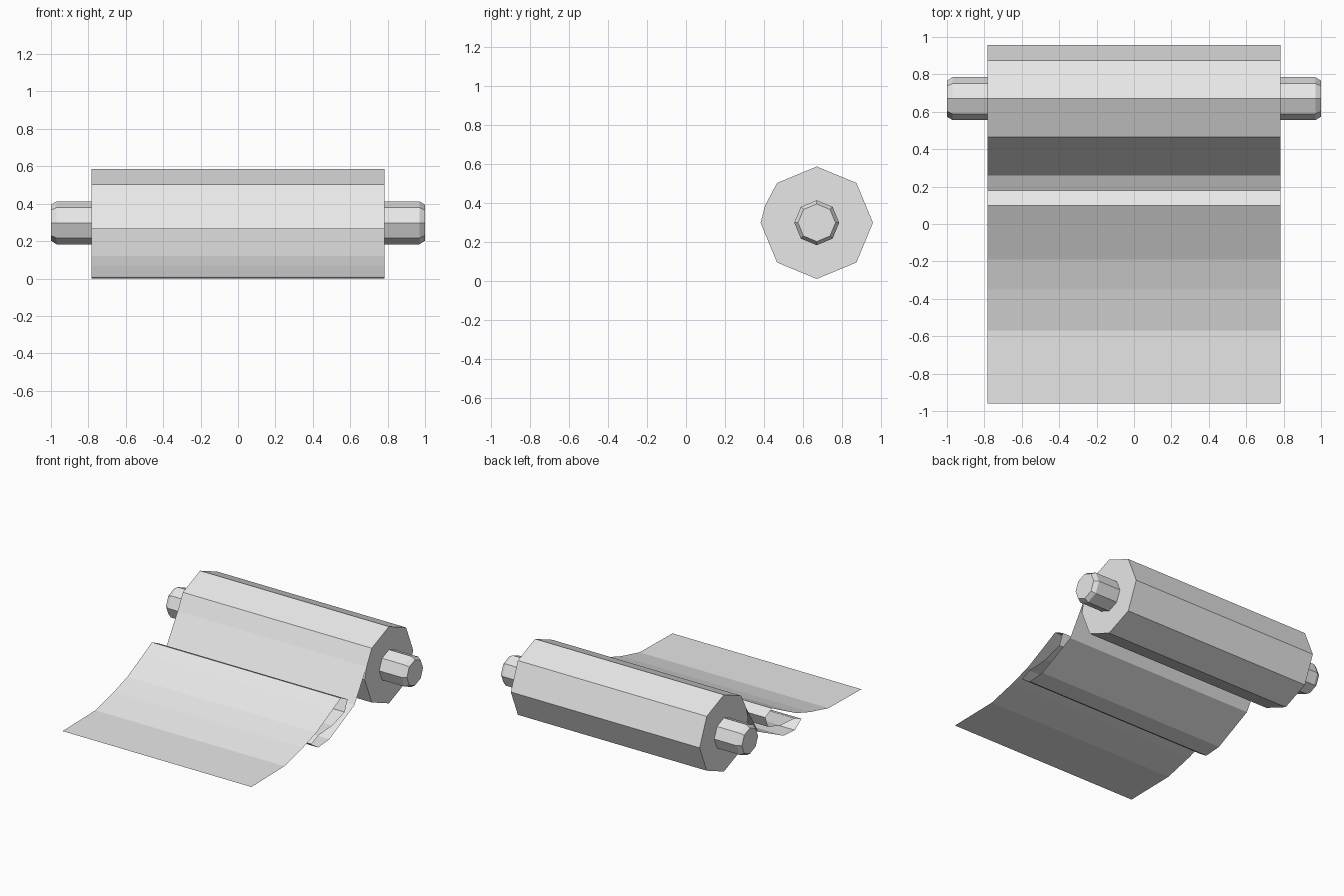
import bpy, bmesh, math

cube = bpy.data.objects.get("Cube")
if cube:
    bpy.data.objects.remove(cube, do_unlink=True)

paper = bpy.data.materials.new("pale_grey")
paper.use_nodes = True
colour = (0.8, 0.8, 0.8, 1)
paper.diffuse_color = colour
paper.node_tree.nodes["Principled BSDF"].inputs["Base Color"].default_value = colour

HALF = 0.784               # half width of the sheet and the roll
AXIS_Y, AXIS_Z = 0.67, 0.298


def loft(name, sections, closed):
    """Join (x, [(y, z), ...]) sections with quads; closed ones get end caps."""
    bm = bmesh.new()
    rings = [[bm.verts.new((x, y, z)) for y, z in pts] for x, pts in sections]
    n = len(rings[0])
    for a, b in zip(rings, rings[1:]):
        for i in range(n if closed else n - 1):
            j = (i + 1) % n
            bm.faces.new((a[i], b[i], b[j], a[j]))
    if closed:
        bm.faces.new(rings[0])
        bm.faces.new(rings[-1][::-1])
        bmesh.ops.recalc_face_normals(bm, faces=bm.faces)
    mesh = bpy.data.meshes.new(name)
    bm.to_mesh(mesh)
    bm.free()
    mesh.materials.append(paper)
    obj = bpy.data.objects.new(name, mesh)
    bpy.context.collection.objects.link(obj)
    return obj


def octagon(radius):
    return [(AXIS_Y + radius * math.sin(k * math.pi / 4),
             AXIS_Z + radius * math.cos(k * math.pi / 4)) for k in range(8)]


# Rolled part, with the extra corner where the loose sheet leaves it
roll = octagon(0.288)
roll.insert(7, (0.405, 0.385))
loft("rolled_paper", [(-HALF, roll), (HALF, roll)], True)

# Spindle with chamfered ends
loft("spindle", [(-1, octagon(0.096)), (-0.97, octagon(0.115)),
                 (0.97, octagon(0.115)), (1, octagon(0.096))], True)

# Loose sheet: front edge, rise to the crest, fold back under, up to the roll
sheet = [(-0.96, 0.005), (-0.57, 0.012), (-0.35, 0.067), (-0.19, 0.12),
         (0.0, 0.215), (0.10, 0.267), (0.18, 0.228), (0.145, 0.145),
         (0.0, 0.10), (-0.17, 0.088), (-0.25, 0.055), (-0.17, 0.0),
         (-0.035, 0.01), (0.26, 0.152), (0.405, 0.385)]
loft("loose_sheet", [(-HALF, sheet), (HALF, sheet)], False)
